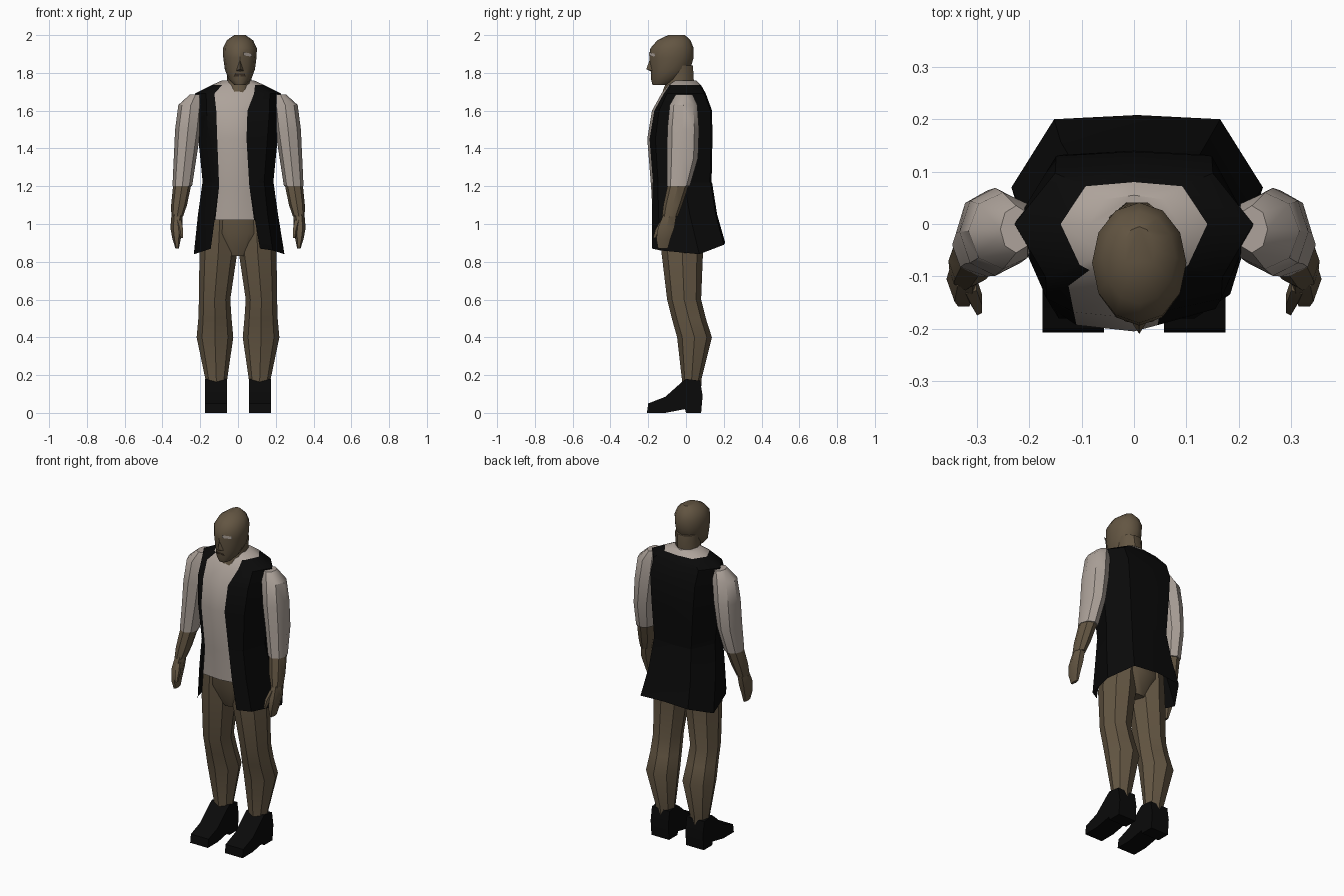
import bpy, bmesh, math

def material(name, rgb):
    m = bpy.data.materials.new(name)
    m.diffuse_color = (*rgb, 1)
    return m

SKIN = material("brown skin", (0.125, 0.092, 0.055))
SHIRT = material("off white cloth", (0.42, 0.365, 0.325))
BLACK = material("black cloth", (0.003, 0.003, 0.003))
DARK = material("dark brown", (0.045, 0.03, 0.018))


def finish(name, verts, faces, mats, rule=None):
    """Make an object; rule(face centre, face number) picks the material."""
    me = bpy.data.meshes.new(name)
    me.from_pydata(verts, [], faces)
    bm = bmesh.new()
    bm.from_mesh(me)
    bmesh.ops.recalc_face_normals(bm, faces=bm.faces)
    bm.to_mesh(me)
    bm.free()
    for m in mats:
        me.materials.append(m)
    if rule:
        for p in me.polygons:
            p.material_index = rule(p.center, p.index)
    ob = bpy.data.objects.new(name, me)
    bpy.context.collection.objects.link(ob)
    bpy.ops.object.select_all(action='DESELECT')
    ob.select_set(True)
    bpy.context.view_layer.objects.active = ob
    bpy.ops.object.shade_smooth_by_angle(angle=math.radians(38))
    return ob


def skin_rings(rings, closed=True, caps=True):
    n = len(rings[0])
    verts = [p for r in rings for p in r]
    faces = []
    for j in range(len(rings) - 1):
        for k in range(n if closed else n - 1):
            a, b = j * n + k, j * n + (k + 1) % n
            faces.append((a, b, b + n, a + n))
    if caps:
        faces += [tuple(range(n)), tuple(range(len(verts) - n, len(verts)))]
    return verts, faces


def loft(name, rows, mat, n=8, side=1):
    """Rows of (z, centre x, centre y, radius x, radius y)."""
    rings = [[(side * (cx + rx * math.cos(2 * math.pi * k / n)),
               cy + ry * math.sin(2 * math.pi * k / n), z) for k in range(n)]
             for z, cx, cy, rx, ry in rows]
    return finish(name, *skin_rings(rings), [mat])


def body_ring(z, w, yf, ym, yb, xl, xr):
    """Ten-point body section; xl and xr are the edges of the coat opening."""
    yc = ym + (yf - ym) * 0.78
    return [(0, yf, z), (xr, yf + .012, z), (.74 * w, yc, z), (w, ym, z),
            (.66 * w, yb - .008, z), (0, yb, z), (-.66 * w, yb - .008, z),
            (-w, ym, z), (-.74 * w, yc, z), (xl, yf + .012, z)]


# Torso: shirt front with the black coat on the sides and back
torso = [body_ring(*r) for r in [
    (1.02, .185, -.175, -.01, .12, -.12, .085),
    (1.20, .185, -.185, -.01, .135, -.10, .06),
    (1.45, .21, -.205, -.01, .14, -.11, .045),
    (1.60, .225, -.18, -.01, .138, -.115, .05),
    (1.69, .228, -.13, 0, .105, -.125, .085),
    (1.735, .14, -.10, 0, .08, -.085, .09),
    (1.76, .085, -.07, 0, .055, -.05, .05)]]


def shirt_rule(c, i):
    if i >= 60:
        return 0
    return 0 if i % 10 in (0, 9) or i >= 50 else 1


finish("torso", *skin_rings(torso), [SHIRT, BLACK], shirt_rule)

# Flared coat skirt, open at the front
skirt = [body_ring(*r)[1:] for r in [
    (1.22, .188, -.188, -.01, .138, -.10, .06),
    (1.05, .212, -.192, .02, .165, -.12, .085),
    (0.87, .24, -.192, .07, .208, -.15, .11)]]
hem_lift = [0, -.01, -.03, .02, .03, .02, -.03, -.01, 0]
skirt[-1] = [(x + .006, y, z + d) for (x, y, z), d in zip(skirt[-1], hem_lift)]
finish("coat_skirt", *skin_rings(skirt, closed=False, caps=False), [BLACK])

# Hips
loft("hips", [(1.12, 0, -.02, .165, .13), (.95, 0, -.02, .18, .125),
              (.83, 0, -.02, .07, .08)], SKIN, 10)

# Neck and head
loft("neck", [(1.63, .002, -.05, .065, .08), (1.71, .004, -.045, .07, .08),
              (1.76, .006, -.03, .065, .075), (1.84, .01, -.03, .07, .07)], SKIN, 10)
loft("head", [(1.735, .01, -.135, .03, .042), (1.765, .01, -.11, .06, .075),
              (1.82, .01, -.082, .08, .105), (1.88, .01, -.077, .088, .117),
              (1.93, .01, -.074, .09, .115), (1.972, .01, -.064, .07, .088),
              (2.0, .01, -.05, .03, .045)], SKIN, 12)
finish("nose", [(.01, -.188, 1.88), (.01, -.21, 1.82), (-.012, -.175, 1.81),
                (.032, -.175, 1.81), (.01, -.17, 1.80)],
       [(0, 1, 2), (0, 3, 1), (1, 4, 2), (1, 3, 4)], [SKIN])


def plate(name, pts, mat):
    finish(name, pts, [tuple(range(len(pts)))], [mat])


# Face markings
plate("mouth", [(-.02, -.184, 1.782), (.04, -.184, 1.782),
                (.035, -.187, 1.797), (-.015, -.187, 1.797)], DARK)
plate("brow_patch", [(.03, -.196, 1.893), (.075, -.163, 1.885),
                     (.075, -.163, 1.9), (.03, -.196, 1.91)], SHIRT)

for side, tag in ((-1, "left"), (1, "right")):
    # Sleeve, forearm, hand and thumb
    loft("sleeve_" + tag, [
        (1.685, .225, -.01, .03, .045), (1.63, .25, -.013, .066, .073),
        (1.50, .265, -.015, .068, .084), (1.35, .28, -.018, .06, .082),
        (1.20, .295, -.04, .052, .06)], SHIRT, 8, side)
    loft("forearm_" + tag, [
        (1.21, .295, -.04, .048, .056), (1.10, .312, -.07, .042, .05),
        (1.04, .322, -.085, .031, .042)], SKIN, 8, side)
    loft("hand_" + tag, [
        (1.05, .322, -.085, .03, .04), (.98, .327, -.105, .031, .05),
        (.92, .325, -.12, .022, .043), (.87, .322, -.122, .009, .03)], SKIN, 6, side)
    loft("thumb_" + tag, [
        (1.02, .315, -.115, .018, .02), (.97, .302, -.145, .015, .018),
        (.925, .297, -.163, .008, .012)], SKIN, 5, side)

    # Leg
    loft("leg_" + tag, [
        (1.06, .095, -.02, .088, .115), (.85, .104, -.02, .10, .11),
        (.60, .124, -.01, .083, .09), (.50, .122, .015, .088, .09),
        (.40, .122, .045, .097, .092), (.18, .115, .03, .058, .052),
        (.12, .115, .03, .055, .05)], SKIN, 8, side)

    # Shoe: side profile extruded across the foot
    profile = [(-.207, 0), (-.2, .05), (-.11, .085), (-.02, .165), (.0, .18),
               (.075, .17), (.088, .09), (.08, 0), (.0, .0), (-.005, .02), (-.11, 0)]
    rings = [[(side * x, y, z) for y, z in profile] for x in (.057, .175)]
    finish("shoe_" + tag, *skin_rings(rings), [BLACK])
